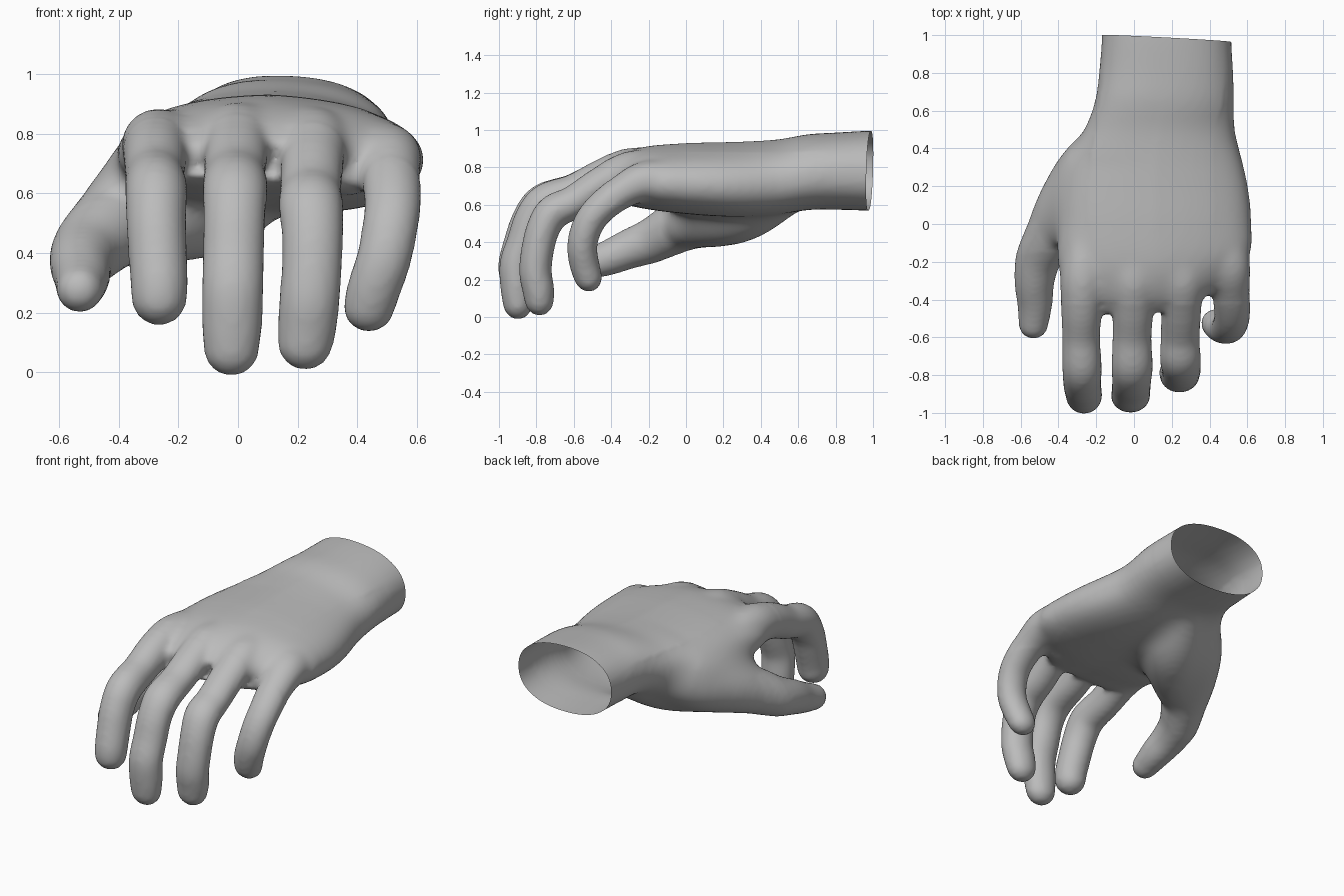
import bpy, bmesh, math
from mathutils import Vector

if "Cube" in bpy.data.objects:
    bpy.data.objects.remove(bpy.data.objects["Cube"])

SEG = 24
skin = bpy.data.materials.new("grey")
skin.diffuse_color = (0.5, 0.5, 0.5, 1)
skin.use_nodes = True
skin.node_tree.nodes["Principled BSDF"].inputs["Base Color"].default_value = skin.diffuse_color


def spline(rows, steps=5):
    """Catmull-Rom through rows of numbers."""
    out = []
    for i in range(len(rows) - 1):
        a, b, c, d = (rows[max(0, min(len(rows) - 1, i + k))] for k in (-1, 0, 1, 2))
        for s in range(steps):
            t = s / steps
            out.append([0.5 * (2 * q + (r - p) * t + (2 * p - 5 * q + 4 * r - u) * t * t
                               + (3 * q - p - 3 * r + u) * t ** 3)
                        for p, q, r, u in zip(a, b, c, d)])
    return out + [list(rows[-1])]


def loft(bm, rings):
    """Closed skin over a list of rings."""
    vr = [[bm.verts.new(p) for p in ring] for ring in rings]
    n = len(vr[0])
    for a, b in zip(vr, vr[1:]):
        for i in range(n):
            j = (i + 1) % n
            bm.faces.new((a[i], a[j], b[j], b[i]))
    bm.faces.new(vr[0][::-1])
    bm.faces.new(vr[-1])


def tube(bm, rows, flat=1.0):
    """Round-tipped finger through (x, y, z, radius) rows."""
    pts = spline(rows)
    c = [Vector(p[:3]) for p in pts]
    r = [p[3] + .004 for p in pts]
    end = (c[-1] - c[-2]).normalized()
    c0, r0 = c[-1].copy(), r[-1]
    for k in range(1, 6):                      # rounded tip
        a = math.radians(17 * k)
        c.append(c0 + end * r0 * math.sin(a))
        r.append(r0 * math.cos(a))
    rings = []
    for i, p in enumerate(c):
        t = (c[min(i + 1, len(c) - 1)] - c[max(i - 1, 0)]).normalized()
        side = (Vector((1, 0, 0)) - t * t.x).normalized()
        up = t.cross(side)
        rings.append([p + r[i] * (side * math.cos(2 * math.pi * k / SEG)
                                  + up * flat * math.sin(2 * math.pi * k / SEG))
                      for k in range(SEG)])
    loft(bm, rings)


bm = bmesh.new()

# Wrist and palm: y, left x, right x, low z, high z, roll towards little finger
palm = [(1.10, -.17, .515, .57, .995, .03), (.98, -.17, .515, .57, .995, .03),
        (.80, -.185, .525, .575, .985, .03), (.65, -.21, .535, .575, .975, .045),
        (.50, -.27, .54, .55, .95, .06), (.35, -.345, .58, .54, .94, .07),
        (.20, -.39, .615, .54, .935, .07), (.0, -.41, .635, .555, .93, .07),
        (-.2, -.405, .63, .58, .915, .07), (-.33, -.38, .6, .605, .88, .07),
        (-.42, -.365, .57, .625, .83, .07), (-.48, -.33, .5, .655, .77, .07)]
rings = []
for y, x0, x1, z0, z1, roll in spline(palm, 4):
    ring = []
    for k in range(48):
        a = 2 * math.pi * k / 48
        ca, sa = math.cos(a), math.sin(a)
        u = math.copysign(abs(ca) ** 0.87, ca)
        v = math.copysign(abs(sa) ** 0.87, sa)
        # the little finger edge of the palm sits further back
        back = .18 * max(0, u) ** 2 * max(0, min(1, -y / .4))
        # the wrist tilts, the palm arches down on both edges
        w = max(0, min(1, (y - .3) / .4))
        tilt = .5 if u > 0 else .5 * w - .2 * (1 - w)
        ring.append(Vector(((x0 + x1) / 2 + u * (x1 - x0) / 2, y + back,
                            (z0 + z1) / 2 + v * (z1 - z0) / 2 - roll * u * tilt)))
    rings.append(ring)
loft(bm, rings)

# Index finger
tube(bm, [(-.25, -.05, .76, .1), (-.27, -.28, .765, .118), (-.277, -.45, .73, .105),
          (-.28, -.6, .665, .097), (-.275, -.76, .61, .101), (-.275, -.835, .51, .097),
          (-.27, -.875, .4, .095), (-.265, -.905, .3, .093), (-.265, -.912, .25, .09)])
# Middle finger
tube(bm, [(.02, -.05, .8, .09), (0, -.28, .807, .115), (-.005, -.45, .75, .105),
          (-.01, -.6, .675, .1), (-.01, -.75, .62, .106), (-.012, -.825, .53, .101),
          (-.015, -.87, .4, .1), (-.018, -.908, .28, .1), (-.02, -.905, .16, .098),
          (-.022, -.9, .08, .09)], .86)
# Ring finger
tube(bm, [(.24, -.05, .79, .09), (.25, -.28, .792, .114), (.25, -.45, .715, .103),
          (.245, -.6, .615, .1), (.245, -.71, .56, .105), (.25, -.765, .47, .1),
          (.248, -.795, .35, .098), (.24, -.805, .24, .098), (.232, -.79, .15, .096),
          (.226, -.785, .1, .09)], .86)
# Little finger
tube(bm, [(.45, .05, .73, .1), (.492, -.2, .73, .12), (.512, -.35, .665, .1),
          (.52, -.47, .57, .092), (.51, -.53, .48, .09), (.49, -.555, .38, .088),
          (.46, -.545, .29, .087), (.44, -.525, .22, .083)], .88)
# Skin between the finger roots
for x, y, z in ((-.14, -.37, .7), (.12, -.37, .7), (.375, -.29, .67)):
    tube(bm, [(x, y + .2, z + .04, .08), (x, y, z, .075)])

# Thumb
tube(bm, [(-.1, .45, .72, .14), (-.23, .28, .62, .18), (-.35, .1, .55, .17),
          (-.44, -.05, .475, .142), (-.505, -.18, .41, .118), (-.527, -.3, .365, .103),
          (-.525, -.42, .315, .09), (-.532, -.53, .278, .075)])
# Thumb pad under the palm
tube(bm, [(.1, .58, .7, .115), (0, .42, .62, .16), (-.08, .28, .575, .185),
          (-.2, .14, .54, .175), (-.3, .04, .5, .14)])
# Web between thumb and index finger
tube(bm, [(-.24, .35, .72, .13), (-.31, .18, .67, .13), (-.355, .04, .63, .11),
          (-.365, -.05, .62, .075)])

bmesh.ops.recalc_face_normals(bm, faces=bm.faces[:])
mesh = bpy.data.meshes.new("hand_parts")
bm.to_mesh(mesh)
bm.free()
hand = bpy.data.objects.new("hand", mesh)
bpy.context.collection.objects.link(hand)

# Fuse the parts into one soft skin
fuse = hand.modifiers.new("fuse", 'REMESH')
fuse.mode = 'VOXEL'
fuse.voxel_size = 0.016
soft = hand.modifiers.new("soften", 'SMOOTH')
soft.factor = 0.5
soft.iterations = 8
deps = bpy.context.evaluated_depsgraph_get()
fused = bpy.data.meshes.new_from_object(hand.evaluated_get(deps))
hand.modifiers.clear()

bm = bmesh.new()
bm.from_mesh(fused)

# Blend the thumb base into the palm, easing off towards fingers and wrist
for i in range(8):
    lo, hi = -.14 + .02 * i, .8 - .04 * i
    zone = [v for v in bm.verts if lo < v.co.y < hi and v.co.z < .88]
    for _ in range(9):
        bmesh.ops.smooth_vert(bm, verts=zone, factor=0.5,
                              use_axis_x=True, use_axis_y=True, use_axis_z=True)
# Soften the knuckles and finger roots
zone = [v for v in bm.verts if -.42 < v.co.y < 0 and v.co.z > .6]
for _ in range(10):
    bmesh.ops.smooth_vert(bm, verts=zone, factor=0.5,
                          use_axis_x=True, use_axis_y=True, use_axis_z=True)

# Open the wrist with a slightly slanted cut
bmesh.ops.bisect_plane(bm, geom=bm.verts[:] + bm.edges[:] + bm.faces[:],
                       plane_co=(.17, .982, .78), plane_no=(.052, 1, -.025),
                       clear_outer=True)
for f in bm.faces:
    f.smooth = True
    f.material_index = 0
bm.to_mesh(fused)
bm.free()
fused.materials.clear()
fused.materials.append(skin)
hand.data = fused
